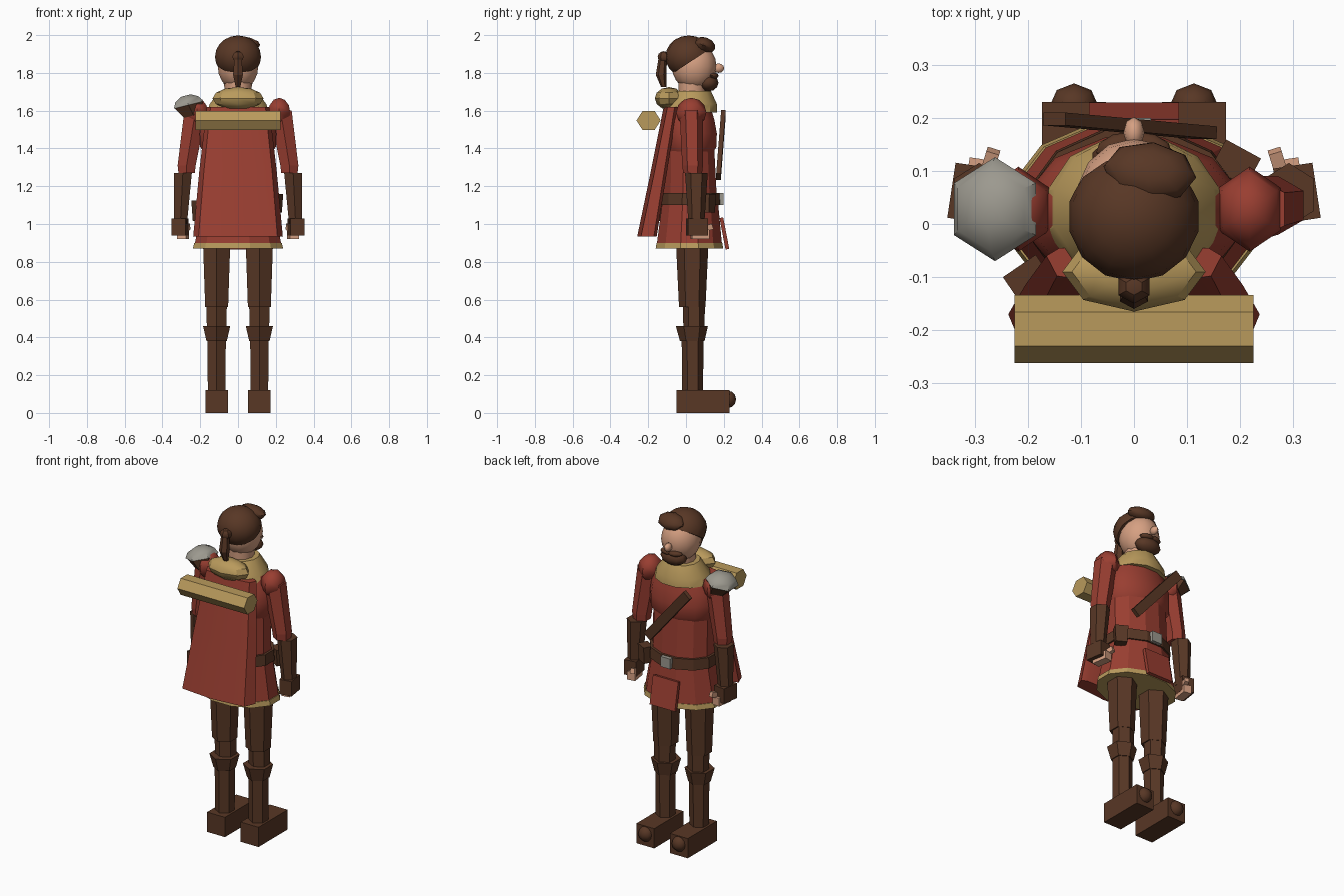
import bpy, bmesh, math
from mathutils import Matrix, Vector

if "Cube" in bpy.data.objects:
    bpy.data.objects.remove(bpy.data.objects["Cube"])


def material(name, r, g, b):
    m = bpy.data.materials.new(name)
    lin = [((c / 255 + 0.055) / 1.055) ** 2.4 for c in (r, g, b)]
    m.diffuse_color = (*lin, 1)
    m.use_nodes = True
    m.node_tree.nodes["Principled BSDF"].inputs["Base Color"].default_value = m.diffuse_color
    return m


RED = material("red cloth", 153, 62, 49)
BROWN = material("brown leather", 88, 55, 37)
TAN = material("tan cloth", 185, 154, 92)
SKIN = material("skin", 214, 160, 130)
STEEL = material("steel", 156, 153, 143)


def finish(name, bm, mat, smooth=0):
    bmesh.ops.recalc_face_normals(bm, faces=bm.faces)
    me = bpy.data.meshes.new(name)
    bm.to_mesh(me)
    bm.free()
    me.materials.append(mat)
    ob = bpy.data.objects.new(name, me)
    bpy.context.collection.objects.link(ob)
    if smooth:
        bpy.ops.object.select_all(action='DESELECT')
        ob.select_set(True)
        bpy.context.view_layer.objects.active = ob
        bpy.ops.object.shade_smooth_by_angle(angle=math.radians(smooth))
    return ob


def loft(name, rings, mat, n=6, turn=0.0, smooth=0, matrix=None, cap_top=True):
    """Join elliptical rings (cx, cy, z, rx, ry) into a closed solid."""
    bm = bmesh.new()
    loops = []
    for cx, cy, z, rx, ry in rings:
        loops.append([bm.verts.new((cx + rx * math.cos(turn + i * math.tau / n),
                                    cy + ry * math.sin(turn + i * math.tau / n), z))
                      for i in range(n)])
    for a, b in zip(loops, loops[1:]):
        for i in range(n):
            j = (i + 1) % n
            bm.faces.new((a[i], a[j], b[j], b[i]))
    bm.faces.new(loops[0])
    if cap_top:
        bm.faces.new(loops[-1])
    if matrix:
        bm.transform(matrix)
    return finish(name, bm, mat, smooth)


def box(name, loc, size, mat, rot=(0, 0, 0), taper=1.0):
    """Box with an optional narrower bottom."""
    bm = bmesh.new()
    bmesh.ops.create_cube(bm, size=1)
    for v in bm.verts:
        if v.co.z < 0:
            v.co.x *= taper
            v.co.y *= taper
        v.co = Vector(v.co[k] * size[k] for k in range(3))
    r = Matrix.Rotation(rot[2], 4, 'Z') @ Matrix.Rotation(rot[1], 4, 'Y') @ Matrix.Rotation(rot[0], 4, 'X')
    bm.transform(Matrix.Translation(loc) @ r)
    return finish(name, bm, mat)


def ball(name, loc, rad, mat, seg=12, rings=8, smooth=50, rot=(0, 0, 0), cut=None):
    """Ellipsoid; cut = (point, normal) keeps only the side along the normal."""
    bm = bmesh.new()
    bmesh.ops.create_uvsphere(bm, u_segments=seg, v_segments=rings, radius=1)
    bm.transform(Matrix.Translation(loc) @ Matrix.Rotation(rot[2], 4, 'Z')
                 @ Matrix.Rotation(rot[0], 4, 'X') @ Matrix.Diagonal((*rad, 1)))
    if cut:
        bmesh.ops.bisect_plane(bm, geom=bm.verts[:] + bm.edges[:] + bm.faces[:],
                               plane_co=cut[0], plane_no=cut[1], clear_inner=True)
        bmesh.ops.holes_fill(bm, edges=[e for e in bm.edges if e.is_boundary], sides=0)
    return finish(name, bm, mat, smooth)


P6 = math.pi / 6

# Legs and arms, repeated on both sides
for s, side in ((-1, "left"), (1, "right")):
    x = 0.113 * s
    box(side + "_boot", (x, 0.09, 0.06), (0.12, 0.28, 0.12), BROWN)
    ball(side + "_toe_cap", (x, 0.222, 0.072), (0.046, 0.043, 0.046), BROWN, 8, 6)
    loft(side + "_shin", [(x, 0.035, 0.1, 0.054, 0.055), (x, 0.035, 0.4, 0.056, 0.058)], BROWN, 6, P6)
    loft(side + "_knee_cuff", [(x, 0.033, 0.38, 0.062, 0.065), (x, 0.031, 0.46, 0.083, 0.085)], BROWN, 6, P6)
    loft(side + "_knee", [(x, 0.042, 0.44, 0.06, 0.056), (x, 0.042, 0.57, 0.062, 0.058)], BROWN, 6, P6)
    loft(side + "_thigh", [(x, 0.033, 0.56, 0.07, 0.07), (x, 0.033, 0.92, 0.084, 0.087)], BROWN, 6, P6)

    ball(side + "_shoulder", (0.218 * s, 0.028, 1.59), (0.068, 0.08, 0.078), RED, 6, 6, 60)
    loft(side + "_sleeve", [(0.272 * s, 0.035, 1.27, 0.05, 0.05), (0.272 * s, 0.035, 1.31, 0.055, 0.055),
                            (0.225 * s, 0.028, 1.6, 0.068, 0.062)], RED, 6, P6)
    loft(side + "_bracer", [(0.305 * s, 0.055, 1.0, 0.04, 0.042), (0.292 * s, 0.055, 1.27, 0.055, 0.06)],
         BROWN, 6, P6)
    box(side + "_glove", (0.307 * s, 0.058, 0.985), (0.075, 0.105, 0.09), BROWN, (0, 0, 0.15 * s))
    box(side + "_fingers", (0.292 * s, 0.075, 0.945), (0.05, 0.095, 0.05), SKIN, (0, 0, 0.15 * s))
    box(side + "_thumb", (0.272 * s, 0.115, 0.98), (0.025, 0.05, 0.03), SKIN, (0.3, 0, 0.3 * s))

# Tunic
loft("hem_trim", [(0, 0.018, 0.87, 0.247, 0.185), (0, 0.018, 0.9, 0.24, 0.18)], TAN, 12, P6 / 2)
loft("skirt", [(0, 0.018, 0.897, 0.236, 0.178), (0, 0.022, 1.12, 0.195, 0.152)], RED, 12, P6 / 2)
loft("waist", [(0, 0.022, 1.1, 0.19, 0.148), (0, 0.018, 1.42, 0.188, 0.135)], RED, 12, P6 / 2)
loft("chest", [(0, 0.018, 1.37, 0.18, 0.125), (0, 0.02, 1.41, 0.208, 0.147), (0, 0.02, 1.48, 0.21, 0.148),
               (0, 0.02, 1.55, 0.2, 0.135), (0, 0.025, 1.63, 0.155, 0.105)], RED, 12, P6 / 2, 40)
box("front_flap", (0, 0.203, 0.95), (0.17, 0.02, 0.17), RED, (0.19, 0, 0))

# Belt and its fittings
loft("belt", [(0, 0.022, 1.1, 0.208, 0.164), (0, 0.022, 1.165, 0.204, 0.16)], BROWN, 12, P6 / 2)
box("buckle", (0, 0.187, 1.132), (0.065, 0.025, 0.062), STEEL)
box("front_pouch", (0.192, 0.115, 1.11), (0.075, 0.06, 0.1), BROWN, (0, 0, -0.5), 0.85)
box("back_pouch", (-0.195, -0.11, 1.07), (0.075, 0.075, 0.11), BROWN, (0, 0, 0.6), 0.85)

# Chest strap running from one shoulder down across the body
a, b = Vector((-0.15, 0.198, 1.585)), Vector((0.135, 0.172, 1.25))
d = (b - a).normalized()
n = (Vector((0, 1, 0)) - d * d.y).normalized()
w = n.cross(d)
frame = Matrix((w, n, d)).transposed().to_4x4()
bm = bmesh.new()
bmesh.ops.create_cube(bm, size=1)
bm.transform(Matrix.Translation((a + b) / 2) @ frame @ Matrix.Diagonal((0.055, 0.024, (b - a).length, 1)))
finish("chest_strap", bm, BROWN)

# Cape: bowed sheet that leans away toward the bottom
bm = bmesh.new()
grid = []
for z, half, y_mid, y_end in ((0.935, 0.237, -0.25, -0.17), (1.28, 0.205, -0.178, -0.115), (1.62, 0.165, -0.11, -0.06)):
    outer = [(-1, y_end), (-0.88, y_mid + 0.012), (0, y_mid - 0.008), (0.88, y_mid + 0.012), (1, y_end)]
    inner = [(0.85, y_end + 0.015), (-0.85, y_end + 0.015)]
    grid.append([bm.verts.new((half * u, y, z)) for u, y in outer + inner])
for lo, hi in zip(grid, grid[1:]):
    for i in range(7):
        j = (i + 1) % 7
        bm.faces.new((lo[i], lo[j], hi[j], hi[i]))
bm.faces.new(grid[0])
bm.faces.new(grid[-1])
finish("cape", bm, RED, 30)

# Bedroll across the back, laid along x
loft("bedroll", [(0, 0, -0.225, 0.058, 0.064), (0, 0, 0.225, 0.058, 0.064)], TAN, 6, math.pi / 2,
     matrix=Matrix.Translation((0, -0.198, 1.548)) @ Matrix.Rotation(math.pi / 2, 4, 'Y'))

# Collar and folded hood
loft("collar", [(0, 0.025, 1.59, 0.17, 0.145), (0, 0.03, 1.635, 0.155, 0.138), (0, 0.035, 1.705, 0.1, 0.1)],
     TAN, 12, P6 / 2, 30)
ball("hood", (0, -0.09, 1.665), (0.135, 0.075, 0.06), TAN, 8, 6, 35)

# Head
loft("neck", [(0, 0.03, 1.66, 0.07, 0.07), (0, 0.035, 1.78, 0.075, 0.08)], SKIN, 10, 0, 40)
ball("head", (0, 0.043, 1.835), (0.11, 0.118, 0.128), SKIN, 14, 10)
ball("nose", (0, 0.172, 1.825), (0.02, 0.03, 0.025), SKIN, 8, 6)
ball("hair", (0, 0.014, 1.885), (0.125, 0.123, 0.113), BROWN, 14, 10, 50,
     cut=((0, -0.02, 1.83), (0, -0.55, 0.83)))
ball("fringe", (0.03, 0.098, 1.948), (0.088, 0.06, 0.04), BROWN, 8, 6, 50, (-0.35, 0, -0.12))
ball("beard", (0, 0.118, 1.748), (0.082, 0.054, 0.046), BROWN, 10, 6, 50)
for s in (-1, 1):
    ball("moustache", (0.032 * s, 0.148, 1.785), (0.042, 0.022, 0.016), BROWN, 8, 6, 50, (0, 0, -0.35 * s))
ball("hair_tie", (0, -0.118, 1.885), (0.034, 0.032, 0.03), BROWN, 6, 6, 30)
loft("ponytail", [(0, -0.118, 1.725, 0.014, 0.014), (0, -0.132, 1.79, 0.03, 0.028),
                  (0, -0.122, 1.885, 0.022, 0.022)], BROWN, 6, P6)

# Shoulder plate on one side, tilted outward
tilt = Matrix.Translation((-0.262, 0.028, 1.63)) @ Matrix.Rotation(-0.25, 4, 'Y')
loft("shoulder_pad", [(0.012, 0, -0.06, 0.06, 0.07), (0, 0, 0.002, 0.088, 0.092)], BROWN, 6, P6, matrix=tilt)
loft("shoulder_plate", [(0, 0, 0, 0.092, 0.098), (0, 0, 0.03, 0.075, 0.08), (0, 0, 0.052, 0.03, 0.034)],
     STEEL, 6, P6, 40, tilt)
